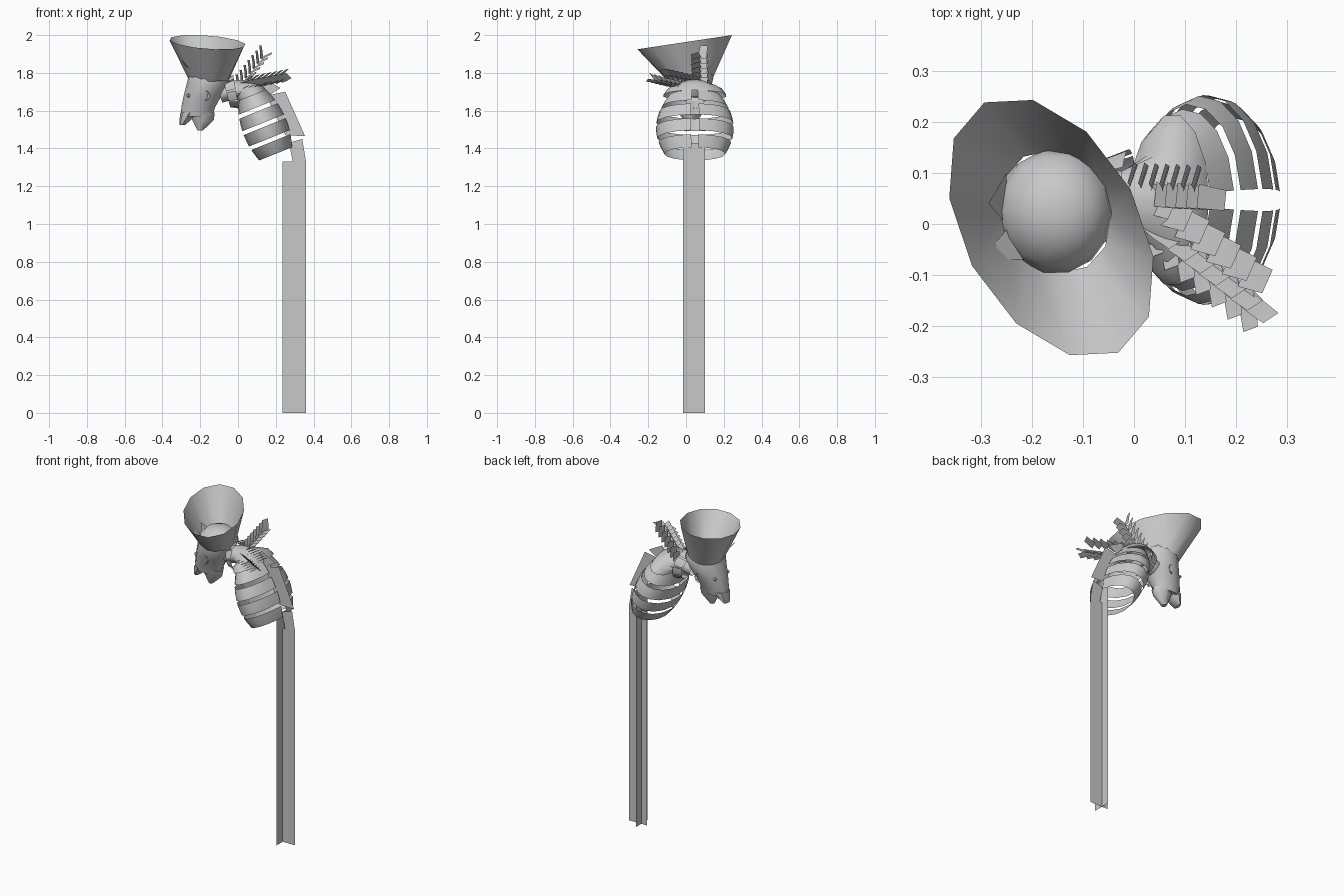
import bpy
from math import cos, sin, pi, radians
from mathutils import Vector as V

cube = bpy.data.objects.get("Cube")
if cube:
    bpy.data.objects.remove(cube, do_unlink=True)

grey = bpy.data.materials.new("plain grey")
grey.use_nodes = True
GREY = (0.58, 0.58, 0.58, 1)
grey.diffuse_color = GREY
grey.node_tree.nodes["Principled BSDF"].inputs["Base Color"].default_value = GREY

MID = 0.047          # y of the body's plane of symmetry
Y = V((0, 1, 0))


def build(name, verts, faces, smooth=0):
    mesh = bpy.data.meshes.new(name)
    mesh.from_pydata([tuple(v) for v in verts], [], faces)
    mesh.materials.append(grey)
    ob = bpy.data.objects.new(name, mesh)
    bpy.context.collection.objects.link(ob)
    if smooth:
        bpy.ops.object.select_all(action='DESELECT')
        ob.select_set(True)
        bpy.context.view_layer.objects.active = ob
        bpy.ops.object.shade_smooth_by_angle(angle=radians(smooth))
    return ob


def loft(name, rings, n=12, start=0, end=2 * pi, smooth=45, cap=False):
    """Skin rings given as (centre, u vector, v vector)."""
    closed = end - start > 6.2
    count = n if closed else n + 1
    verts, faces = [], []
    for c, u, v in rings:
        for i in range(count):
            a = start + (end - start) * i / n
            verts.append(V(c) + u * cos(a) + v * sin(a))
    for r in range(len(rings) - 1):
        for i in range(n):
            j = (i + 1) % count
            b = r * count
            faces.append((b + i, b + j, b + count + j, b + count + i))
    if cap:
        faces.append(tuple(range(count))[::-1])
        faces.append(tuple(range(len(verts) - count, len(verts))))
    return build(name, verts, faces, smooth)


def level_ring(z, x, rx, ry, y=0.025):
    return (x, y, z), V((rx, 0, 0)), V((0, ry, 0))


def tilted_ring(x, z, degrees, ru, rv):
    a = radians(degrees)
    return (x, MID, z), V((cos(a), 0, sin(a))) * ru, Y * rv


# Pole: two crossed sheets
H, TOP = 1.33, 1.43
build("pole_wide_sheet", [(0.235, MID, 0), (0.36, MID, 0), (0.36, MID, H), (0.235, MID, H)], [(0, 1, 2, 3)])
build("pole_cross_sheet", [(0.275, -0.015, 0), (0.275, 0.1, 0), (0.275, 0.1, TOP), (0.275, -0.015, TOP)], [(0, 1, 2, 3)])

# Spine: upright sheets that bend over the ribs
spine = [((0.29, 1.33), (0.36, 1.33), (0.34, 1.45), (0.27, 1.43)),
         ((0.25, 1.47), (0.355, 1.465), (0.25, 1.70), (0.15, 1.68)),
         ((0.13, 1.66), (0.225, 1.72), (0.13, 1.77), (0.07, 1.70))]
for k, corners in enumerate(spine):
    build(f"spine_segment_{k + 1}", [(x, MID, z) for x, z in corners], [(0, 1, 2, 3)])

# Ribs: open bands of a tilted barrel, mirrored about the spine
top, bottom = V((0.075, 1.68)), V((0.2, 1.37))


def barrel(t):
    c = top.lerp(bottom, t)
    swell = 1 - 1.1 * (t - 0.55) ** 2
    return tilted_ring(c.x, c.y, 22, 0.12 * swell, 0.206 * swell)


for k in range(4):
    t = k * 0.265
    bands = [barrel(t), barrel(t + 0.1), barrel(t + 0.2)]
    for side, word in ((1, "back"), (-1, "front")):
        rings = [(c, u, v * side) for c, u, v in bands]
        loft(f"rib_{k + 1}_{word}", rings, 8, radians(6), pi)

# Shoulder shell running into the neck
loft("shoulders_and_neck", [tilted_ring(0.075, 1.68, 22, 0.078, 0.17),
                            tilted_ring(0.055, 1.71, 30, 0.075, 0.145),
                            tilted_ring(0.035, 1.72, 50, 0.06, 0.09),
                            tilted_ring(-0.02, 1.71, 95, 0.05, 0.06),
                            tilted_ring(-0.1, 1.69, 110, 0.05, 0.055)], 14)

# Collar of separate plates round the neck
collar = [tilted_ring(-0.06, 1.69, 105, 0.075, 0.08),
          tilted_ring(-0.01, 1.7, 100, 0.09, 0.1)]
for k in range(9):
    a = k * 2 * pi / 9
    loft(f"collar_plate_{k + 1}", collar, 2, a, a + 0.6)

# Head: domed skull narrowing to an open snout
loft("skull", [level_ring(1.86, -0.15, 0.03, 0.03), level_ring(1.845, -0.15, 0.07, 0.07),
               level_ring(1.81, -0.15, 0.102, 0.11), level_ring(1.77, -0.153, 0.112, 0.123),
               level_ring(1.68, -0.187, 0.1, 0.095), level_ring(1.62, -0.21, 0.09, 0.07),
               level_ring(1.57, -0.22, 0.082, 0.055)], 14, cap=True, smooth=60)
loft("upper_jaw", [level_ring(1.59, -0.257, 0.048, 0.055), level_ring(1.55, -0.28, 0.03, 0.042),
                   level_ring(1.525, -0.295, 0.016, 0.026)], 8, cap=True)
loft("lower_jaw", [level_ring(1.59, -0.185, 0.062, 0.055), level_ring(1.55, -0.185, 0.057, 0.042),
                   level_ring(1.495, -0.2, 0.014, 0.018)], 8, cap=True)

# Pointed brow flaps tucked under the cone
build("front_brow_flap", [(-0.3, -0.07, 1.87), (-0.2, -0.07, 1.77), (-0.24, 0, 1.78)], [(0, 1, 2)])
build("back_brow_flap", [(-0.285, 0.04, 1.84), (-0.25, 0.0, 1.77), (-0.25, 0.1, 1.78)], [(0, 1, 2)])

# Eyes and curved cheek ridges on both sides
for s, word in ((-1, "right"), (1, "left")):
    bpy.ops.mesh.primitive_uv_sphere_add(segments=8, ring_count=6, radius=0.01,
                                         location=(-0.262, 0.025 + s * 0.063, 1.68))
    bpy.context.object.name = f"{word}_eye"
    bpy.context.object.data.materials.append(grey)
    verts = []
    for i in range(5):
        a = radians(-70 + 35 * i)
        p = V((-0.185 + 0.025 * cos(a), 0.025 + s * 0.092, 1.68 + 0.03 * sin(a)))
        verts += [p, p + V((0.012 * cos(a), s * 0.012, 0))]
    build(f"{word}_cheek_ridge", verts, [(i, i + 1, i + 3, i + 2) for i in range(0, 8, 2)])

# Flared cone standing on the head, with a slanted, skewed rim
rim_u, rim_v = V((0.2, -0.0575, 0)), V((-0.036, 0.25, 0))
base_u, base_v = V((0.107, -0.01, 0)), V((-0.01, 0.119, 0.01))
for axis in (rim_u, rim_v):
    axis.z = axis.y * 0.15
loft("cone", [((-0.154, 0.024, 1.765), base_u, base_v),
              ((-0.162, -0.007, 1.9625), rim_u, rim_v)], 12)


# Feather tufts: rows of bent plates along a stem
def feather(name, root, along, across, length, width, bend):
    along, across = along.normalized(), across.normalized()
    curl = along.cross(across) * bend
    verts = []
    for t, drop in ((0, 0), (0.5, 0.4), (1, 1.2)):
        p = root + along * length * t + curl * drop
        w = across * width * (0.5 - 0.08 * t)
        verts += [p - w, p + w]
    build(name, verts, [(0, 1, 3, 2), (2, 3, 5, 4)], 60)


def tuft(name, start, end, leaves, rows):
    start, end = V(start), V(end)
    for k in range(rows):
        root = start.lerp(end, k / (rows - 1))
        for j, (shift, along, across, length, width, bend) in enumerate(leaves):
            feather(f"{name}_{k + 1}_{j + 1}", root + V(shift), V(along), V(across),
                    length, width, bend)


tuft("upright_feather", (0.0, 0.06, 1.72), (0.125, 0.055, 1.875),
     [((0, 0.03, 0), (0.1, 0.1, 1), (0.3, 1, 0), 0.07, 0.05, 0.012),
      ((0, 0, 0), (0.8, -0.2, 0.7), (0.1, 1, 0.3), 0.06, 0.05, -0.012)], 7)
tuft("side_feather", (0.03, 0.03, 1.73), (0.215, -0.115, 1.765),
     [((0, 0.02, 0.02), (0.8, -0.3, 0.45), (0.4, 0.9, 0.1), 0.06, 0.06, 0.006),
      ((0, -0.025, 0), (0.6, -0.7, 0.1), (0.6, 0.4, -0.6), 0.07, 0.055, 0.015),
      ((0, -0.01, -0.01), (0.25, -0.9, -0.15), (0.8, 0.3, 0.4), 0.08, 0.04, 0.018)], 7)
